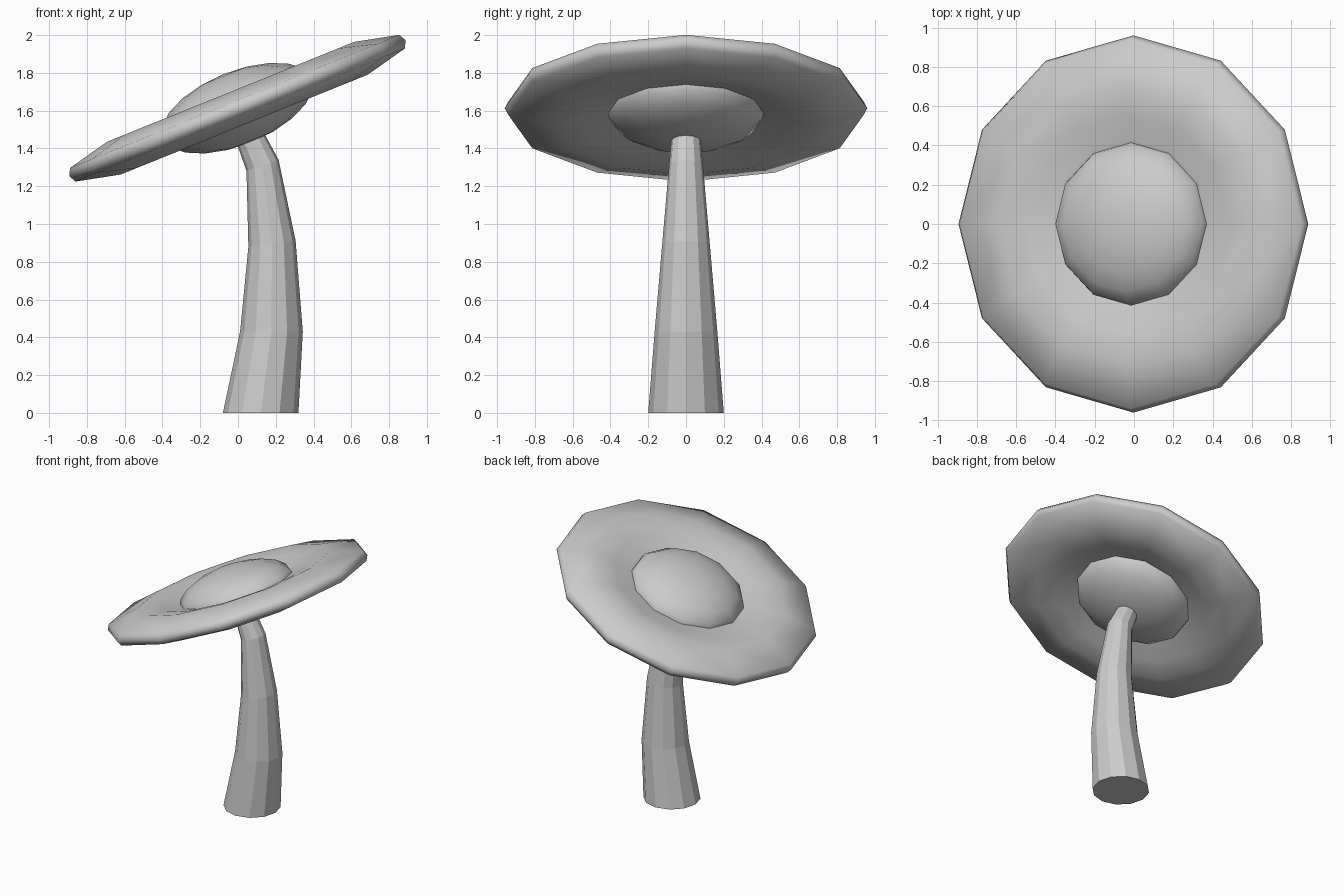
import bpy, bmesh
from math import sin, cos, pi, radians
from mathutils import Matrix, Vector

if "Cube" in bpy.data.objects:
    bpy.data.objects.remove(bpy.data.objects["Cube"])

SIDES = 12


def loft(name, rings, smooth, cap=False, closed=False):
    """Skin a list of 12-point rings into one mesh object."""
    bm = bmesh.new()
    loops = [[bm.verts.new(p) for p in ring] for ring in rings]
    pairs = list(zip(loops, loops[1:]))
    if closed:
        pairs.append((loops[-1], loops[0]))
    for a, b in pairs:
        for i in range(SIDES):
            j = (i + 1) % SIDES
            bm.faces.new((a[i], a[j], b[j], b[i]))
    if cap:
        bm.faces.new(loops[0])
        bm.faces.new(loops[-1])
    bmesh.ops.recalc_face_normals(bm, faces=bm.faces)
    for f in bm.faces:
        f.smooth = smooth
    me = bpy.data.meshes.new(name)
    bm.to_mesh(me)
    bm.free()
    ob = bpy.data.objects.new(name, me)
    bpy.context.collection.objects.link(ob)
    return ob


def ring(r, matrix):
    return [matrix @ Vector((r * cos(2 * pi * i / SIDES), r * sin(2 * pi * i / SIDES), 0))
            for i in range(SIDES)]


# Bent tapering stem: centre x, centre z, radius, lean in degrees
path = [(0.12, 0, 0.20, 0), (0.177, 0.43, 0.166, 0), (0.18, 0.895, 0.126, -7),
        (0.13, 1.31, 0.09, -19), (0.01, 1.58, 0.066, -22)]
loft("stem", [ring(r, Matrix.Translation((x, 0, z)) @ Matrix.Rotation(radians(a), 4, 'Y'))
              for x, z, r, a in path], smooth=False, cap=True)

# Tilted cap frame shared by the brim and the dome
tilt = Matrix.Translation((-0.003, 0, 1.613)) @ Matrix.Rotation(radians(-22), 4, 'Y')

# Brim: thick shoulder, blunt rim, dished toward the middle on both faces
upper = [(0.36, 0.02), (0.43, 0.035), (0.56, 0.069), (0.705, 0.094), (0.94, 0.039)]
profile = upper + [(0.96, 0)] + [(r, -h) for r, h in reversed(upper)]
loft("cap_brim", [ring(r, tilt @ Matrix.Translation((0, 0, h))) for r, h in profile],
     smooth=True, closed=True)

# Flattened dome bulging through both faces of the brim
bm = bmesh.new()
bmesh.ops.create_uvsphere(bm, u_segments=SIDES, v_segments=10, radius=1)
bm.transform(tilt @ Matrix.Diagonal((0.425, 0.425, 0.195, 1)))
for f in bm.faces:
    f.smooth = True
me = bpy.data.meshes.new("cap_dome")
bm.to_mesh(me)
bm.free()
bpy.context.collection.objects.link(bpy.data.objects.new("cap_dome", me))
